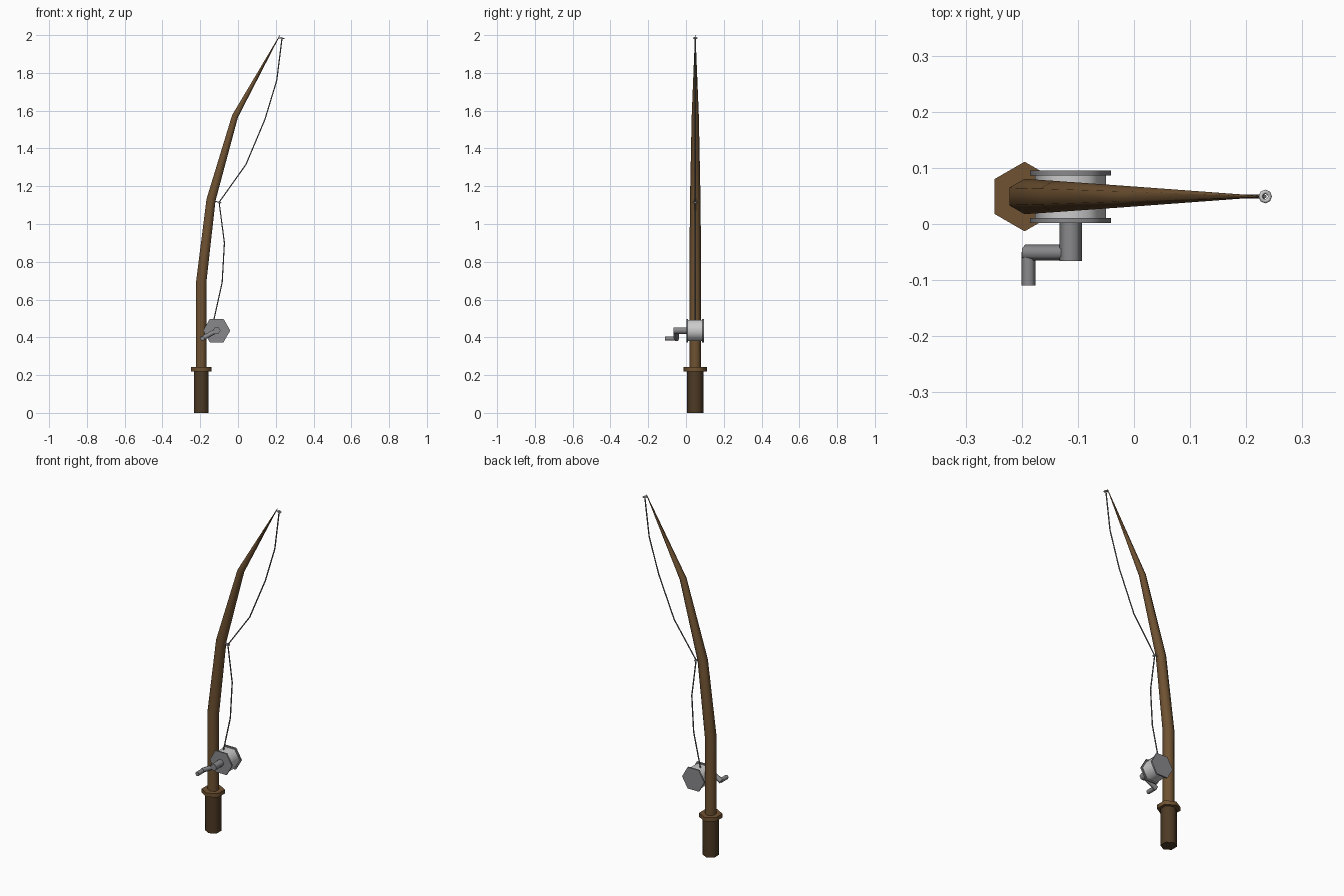
import bpy, bmesh, math
from mathutils import Vector

if "Cube" in bpy.data.objects:
    bpy.data.objects.remove(bpy.data.objects["Cube"])

Y0 = 0.049          # plane of the rod
X, Y = Vector((1, 0, 0)), Vector((0, 1, 0))


def material(name, rgb):
    m = bpy.data.materials.new(name)
    m.diffuse_color = (*rgb, 1)
    m.use_nodes = True
    m.node_tree.nodes["Principled BSDF"].inputs["Base Color"].default_value = m.diffuse_color
    return m


wood = material("wood", (0.16, 0.085, 0.032))
dark_wood = material("dark_wood", (0.075, 0.042, 0.018))
metal = material("metal", (0.25, 0.25, 0.26))
steel = material("steel", (0.6, 0.6, 0.6))
cord = material("cord", (0.16, 0.16, 0.16))


def finish(ob, name, mat, angle=65):
    ob.name = name
    ob.data.materials.append(mat)
    bpy.ops.object.select_all(action='DESELECT')
    bpy.context.view_layer.objects.active = ob
    ob.select_set(True)
    bpy.ops.object.shade_smooth_by_angle(angle=math.radians(angle))
    return ob


def tube(name, pts, radii, mat, ref=Y, sides=6):
    """Polygonal tube along pts; the first corner of each ring points along ref."""
    pts = [Vector(p) for p in pts]
    bm = bmesh.new()
    rings = []
    for i, p in enumerate(pts):
        dirs = [(b - a).normalized() for a, b in zip(pts, pts[1:])][max(i - 1, 0):i + 1]
        t = sum(dirs, Vector()).normalized()
        v = t.cross(ref).normalized()
        u = v.cross(t)
        ang = [2 * math.pi * k / sides for k in range(sides)]
        rings.append([bm.verts.new(p + radii[i] * (u * math.cos(a) + v * math.sin(a))) for a in ang])
    for a, b in zip(rings, rings[1:]):
        for k in range(sides):
            j = (k + 1) % sides
            bm.faces.new((a[k], a[j], b[j], b[k]))
    bm.faces.new(rings[0])
    bm.faces.new(rings[-1])
    bmesh.ops.recalc_face_normals(bm, faces=bm.faces)
    me = bpy.data.meshes.new(name)
    bm.to_mesh(me)
    bm.free()
    ob = bpy.data.objects.new(name, me)
    bpy.context.collection.objects.link(ob)
    return finish(ob, name, mat)


def along_y(name, x, z, ys, r, mat):
    return tube(name, [(x, y, z) for y in ys], [r] * len(ys), mat, ref=X)


def eyelet(name, x, z, tilt):
    bpy.ops.mesh.primitive_torus_add(major_segments=8, minor_segments=6, major_radius=0.0085,
                                     minor_radius=0.0038, location=(x, Y0, z), rotation=(0, tilt, 0))
    finish(bpy.context.object, name, steel)


# grip and collar
tube("grip", [(-0.195, Y0, 0), (-0.195, Y0, 0.225)], [0.044] * 2, dark_wood)
tube("collar", [(-0.195, Y0, 0.219), (-0.195, Y0, 0.242)], [0.062] * 2, wood)

# bent tapering rod
tube("rod", [(-0.195, Y0, 0.23), (-0.195, Y0, 0.69), (-0.143, Y0, 1.127),
             (-0.016, Y0, 1.57), (0.222, Y0, 2.0)],
     [0.0315, 0.0315, 0.028, 0.019, 0.0015], wood)

# line guides
eyelet("tip_eyelet", 0.234, 1.984, 0.25)
eyelet("middle_eyelet", -0.1, 1.115, 0.25)
tube("tip_stem", [(0.214, Y0, 1.986), (0.227, Y0, 1.985)], [0.003] * 2, steel)
tube("middle_stem", [(-0.13, Y0, 1.122), (-0.107, Y0, 1.117)], [0.003] * 2, steel)

# slack line
path = [(-0.135, 0.46), (-0.084, 0.69), (-0.072, 0.9), (-0.1, 1.115),
        (0.042, 1.315), (0.143, 1.555), (0.205, 1.76), (0.233, 1.984)]
tube("line", [(x, Y0, z) for x, z in path], [0.0035] * len(path), cord)

# reel
RX, RZ = -0.113, 0.436
along_y("spool", RX, RZ, (0.006, 0.09), 0.063, steel)
for side, ys in (("front", (0.002, 0.011)), ("back", (0.086, 0.095))):
    along_y(side + "_flange", RX, RZ, ys, 0.072, metal)

# crank
along_y("crank_axle", RX, RZ, (-0.066, 0.004), 0.02, metal)
tube("crank_arm", [(RX, -0.051, RZ), (-0.194, -0.051, 0.391)], [0.0143, 0.0143], metal)
along_y("crank_knob", -0.188, 0.393, (-0.11, -0.05), 0.0125, metal)
